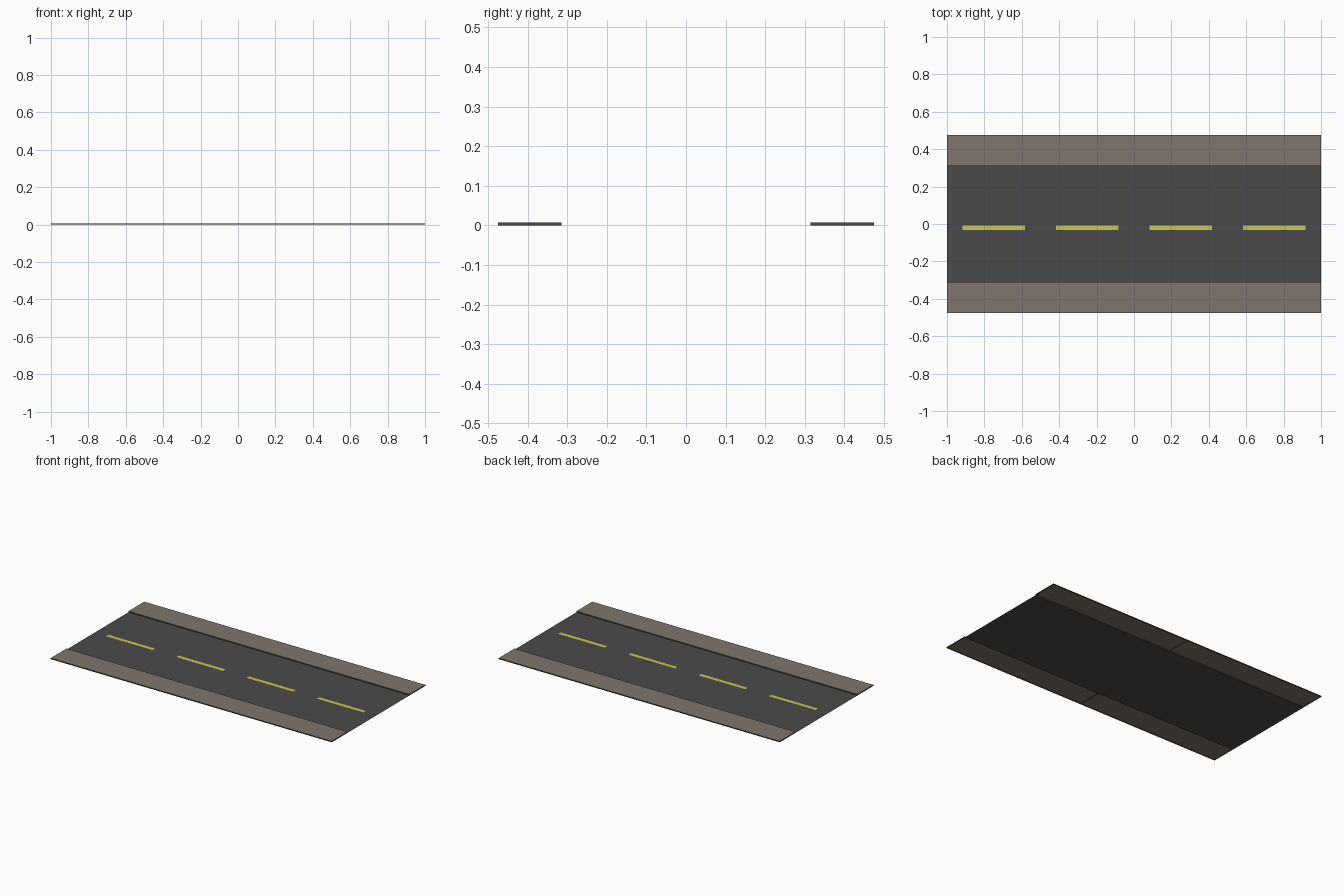
import bpy
import bmesh

if "Cube" in bpy.data.objects:
    bpy.data.objects.remove(bpy.data.objects["Cube"])

L, ROAD, OUT, H = 1.0, 0.315, 0.475, 0.007   # tile length, road half width, outer half width, kerb height


def mat(name, rgb):
    m = bpy.data.materials.new(name)
    m.diffuse_color = (*rgb, 1)
    m.use_nodes = True
    m.node_tree.nodes["Principled BSDF"].inputs["Base Color"].default_value = m.diffuse_color
    return m


asphalt = mat("dark asphalt", (0.068, 0.068, 0.068))
paving = mat("brown paving", (0.215, 0.182, 0.150))
yellow = mat("yellow paint", (0.58, 0.55, 0.075))


def finish(name, bm, mats):
    me = bpy.data.meshes.new(name)
    bm.to_mesh(me)
    bm.free()
    for m in mats:
        me.materials.append(m)
    ob = bpy.data.objects.new(name, me)
    bpy.context.collection.objects.link(ob)
    return ob


def plate(name, x0, x1, y0, y1, z, m):
    bm = bmesh.new()
    bm.faces.new([bm.verts.new((x, y, z)) for x, y in
                  ((x0, y0), (x1, y0), (x1, y1), (x0, y1))])
    return finish(name, bm, [m])


def pavement(name, x0, x1, y0, y1):
    # raised slab, open below, with a paved top and asphalt-coloured sides
    bm = bmesh.new()
    bmesh.ops.create_cube(bm, size=1)
    for v in bm.verts:
        v.co = (x1 if v.co.x > 0 else x0, y1 if v.co.y > 0 else y0, H if v.co.z > 0 else 0)
    bm.normal_update()
    bottom = [f for f in bm.faces if f.normal.z < -0.5]
    bmesh.ops.delete(bm, geom=bottom, context='FACES_ONLY')
    for f in bm.faces:
        f.material_index = 0 if f.normal.z > 0.5 else 1
    return finish(name, bm, [paving, asphalt])


# two identical road tiles, end to end
for i, x in enumerate((-L, 0.0)):
    plate(f"road_{i}", x, x + L, -ROAD, ROAD, 0, asphalt)
    pavement(f"front_pavement_{i}", x, x + L, -OUT, -ROAD)
    pavement(f"back_pavement_{i}", x, x + L, ROAD, OUT)
    # two lane dashes per tile
    for j, c in enumerate((0.25, 0.75)):
        plate(f"lane_dash_{i}_{j}", x + c - 0.166, x + c + 0.166, -0.033, -0.008, 0.001, yellow)
